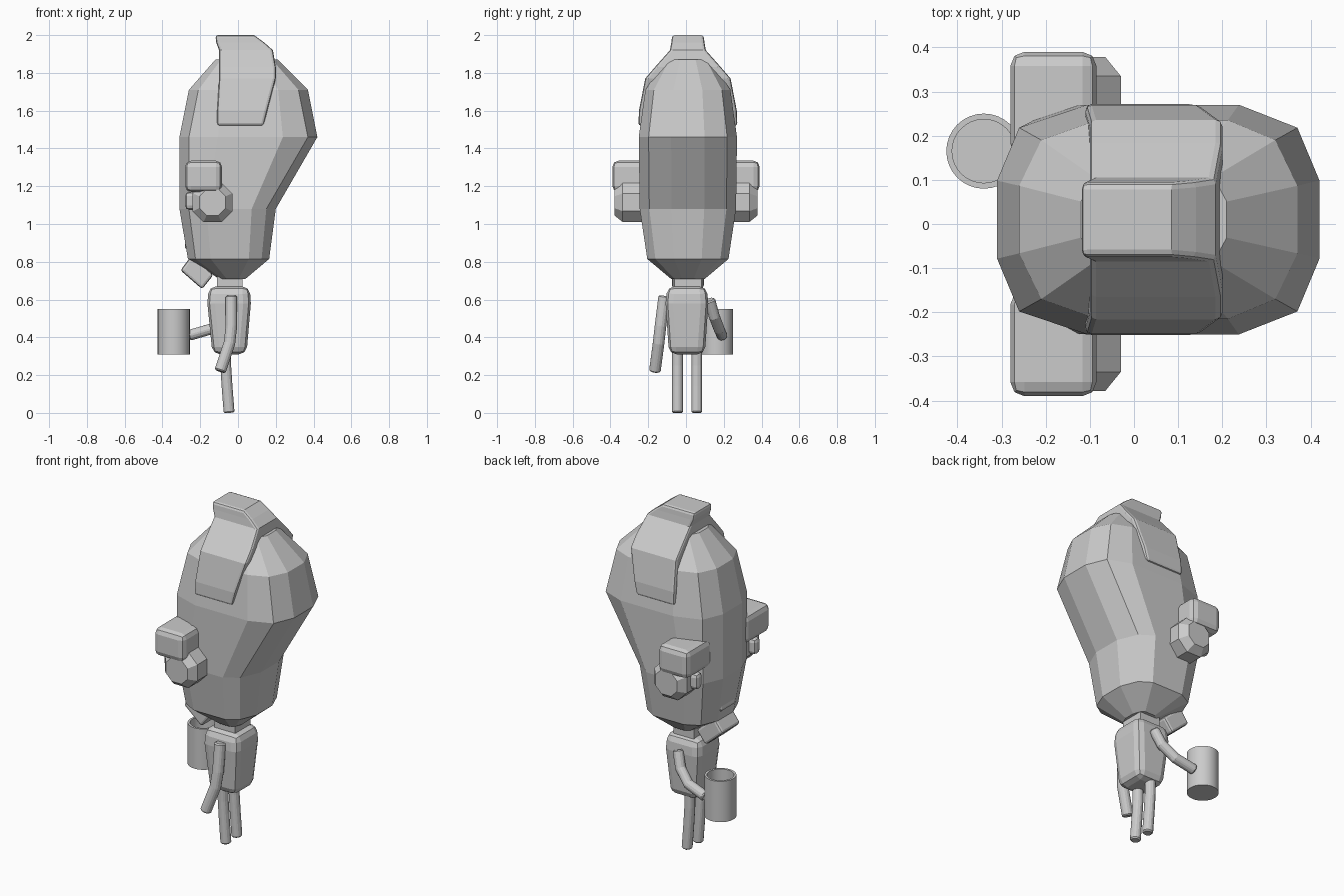
import bpy, bmesh
from math import pi, cos, sin, radians
from mathutils import Vector

if "Cube" in bpy.data.objects:
    bpy.data.objects.remove(bpy.data.objects["Cube"])


def make(name, bm, bevel=0.0, segments=2, smooth=False):
    bmesh.ops.recalc_face_normals(bm, faces=bm.faces)
    mesh = bpy.data.meshes.new(name)
    bm.to_mesh(mesh)
    bm.free()
    ob = bpy.data.objects.new(name, mesh)
    bpy.context.collection.objects.link(ob)
    if bevel:
        mod = ob.modifiers.new("Bevel", 'BEVEL')
        mod.width, mod.segments = bevel, segments
        mod.limit_method = 'ANGLE'
        mod.angle_limit = radians(40)
    if smooth:
        bpy.context.view_layer.objects.active = ob
        ob.select_set(True)
        bpy.ops.object.shade_smooth_by_angle(angle=radians(35))
        ob.select_set(False)
    return ob


def loft(name, rings, cap_end=True, close=False, **kw):
    bm = bmesh.new()
    vs = [[bm.verts.new(p) for p in r] for r in rings]
    n = len(vs[0])
    for a, b in zip(vs, vs[1:]):
        for i in range(n):
            bm.faces.new((a[i], a[(i + 1) % n], b[(i + 1) % n], b[i]))
    bm.faces.new(vs[0])
    if cap_end:
        bm.faces.new(vs[-1])
    return make(name, bm, **kw)


def rect(z, x0, x1, y0, y1):
    return [(x0, y0, z), (x1, y0, z), (x1, y1, z), (x0, y1, z)]


def box(name, x, y, z, **kw):
    return loft(name, [rect(z[0], *x, *y), rect(z[1], *x, *y)], **kw)


def tube(name, pts, r, sides=8):
    pts = [Vector(p) for p in pts]
    rings = []
    for i, p in enumerate(pts):
        d = (pts[min(i + 1, len(pts) - 1)] - pts[max(i - 1, 0)]).normalized()
        u = d.cross(Vector((0, 1, 0))).normalized()
        v = d.cross(u)
        ring = [p + r * (u * cos(a) + v * sin(a))
                for a in [2 * pi * (k + .5) / sides for k in range(sides)]]
        rings.append(ring)
    return loft(name, rings, bevel=0.007, segments=1)


# head: twelve-sided rings, flat facets
def head_ring(z, x0, x1, h, inset=0.05):
    w, cy = x1 - x0, 0.01
    half = [(x0, -.34 * h), (x0 + inset, -.8 * h), (x0 + .28 * w, -h),
            (x0 + .75 * w, -h), (x1 - inset, -.8 * h), (x1, -.34 * h)]
    full = half + [(x, -y) for x, y in reversed(half)]
    return [(x, y + cy, z) for x, y in full]


loft("head", [head_ring(0.71, -.10, .04, .09, .015),
              head_ring(0.815, -.265, .165, .215, .04),
              head_ring(1.08, -.31, .20, .255),
              head_ring(1.46, -.31, .42, .26),
              head_ring(1.71, -.26, .37, .225),
              head_ring(1.87, -.12, .21, .12, .03)])

# hair draped over the crown, with a raised crest
loft("hair", [rect(z, x0, x1, .01 - h, .01 + h) for z, x0, x1, h in [
    (1.52, -.11, .135, .262), (1.60, -.11, .155, .259),
    (1.77, -.10, .20, .226), (1.83, -.10, .20, .175),
    (1.92, -.10, .185, .095), (1.96, -.115, .14, .088),
    (2.00, -.12, .085, .083)]], bevel=0.014)

# eyes, brows and pupils on both sides
for side, label in ((-1, "right"), (1, "left")):
    def ys(a, b):
        return tuple(sorted((side * a, side * b)))
    box(label + "_brow", (-.28, -.085), ys(.15, .39), (1.17, 1.335),
        bevel=.032)
    loft(label + "_eye", [
        [(-.135 + dx * r, side * y, 1.115 + dz * r)
         for dx, dz in ((-1, -.45), (-.45, -1), (.45, -1), (1, -.45),
                        (1, .45), (.45, 1), (-.45, 1), (-1, .45))]
        for y, r in ((.15, .075), (.20, .105), (.335, .105), (.378, .07))])
    box(label + "_pupil", (-.28, -.22), ys(.24, .30), (1.075, 1.17),
        bevel=.022)

# lips: tilted lower lip and thin upper lip
for name, quad, h in (
        ("lower_lip", [(-.305, .755), (-.19, .655), (-.13, .73), (-.245, .835)], .085),
        ("upper_lip", [(-.285, .87), (-.24, .855), (-.22, .90), (-.275, .915)], .07)):
    loft(name, [[(x, .01 + s * h, z) for x, z in quad] for s in (-1, 1)],
         bevel=.014)

# neck and torso
box("neck", (-.11, .025), (-.062, .082), (.64, .74))
loft("torso", [rect(.31, -.135, .045, -.09, .10),
               rect(.58, -.162, .068, -.108, .118),
               rect(.67, -.155, .062, -.10, .11)], bevel=.04)

# legs
for y, label in ((-.045, "right"), (.057, "left")):
    tube(label + "_leg", [(-.065, y, .36), (-.065, y, .25), (-.058, y, .14),
                          (-.047, y, 0)], .031)

# arms
tube("right_arm", [(-.035, -.115, .62), (-.035, -.135, .46),
                   (-.045, -.145, .37), (-.095, -.165, .22)], .033)
tube("left_arm", [(-.035, .125, .60), (-.07, .15, .51), (-.14, .175, .445),
                  (-.26, .19, .41)], .031)


# mug
def circle(r, z):
    return [(-.34 + r * cos(2 * pi * k / 32), .165 + r * sin(2 * pi * k / 32), z)
            for k in range(32)]


loft("mug", [circle(.085, .31), circle(.085, .55), circle(.072, .55),
             circle(.072, .33)], smooth=True)
